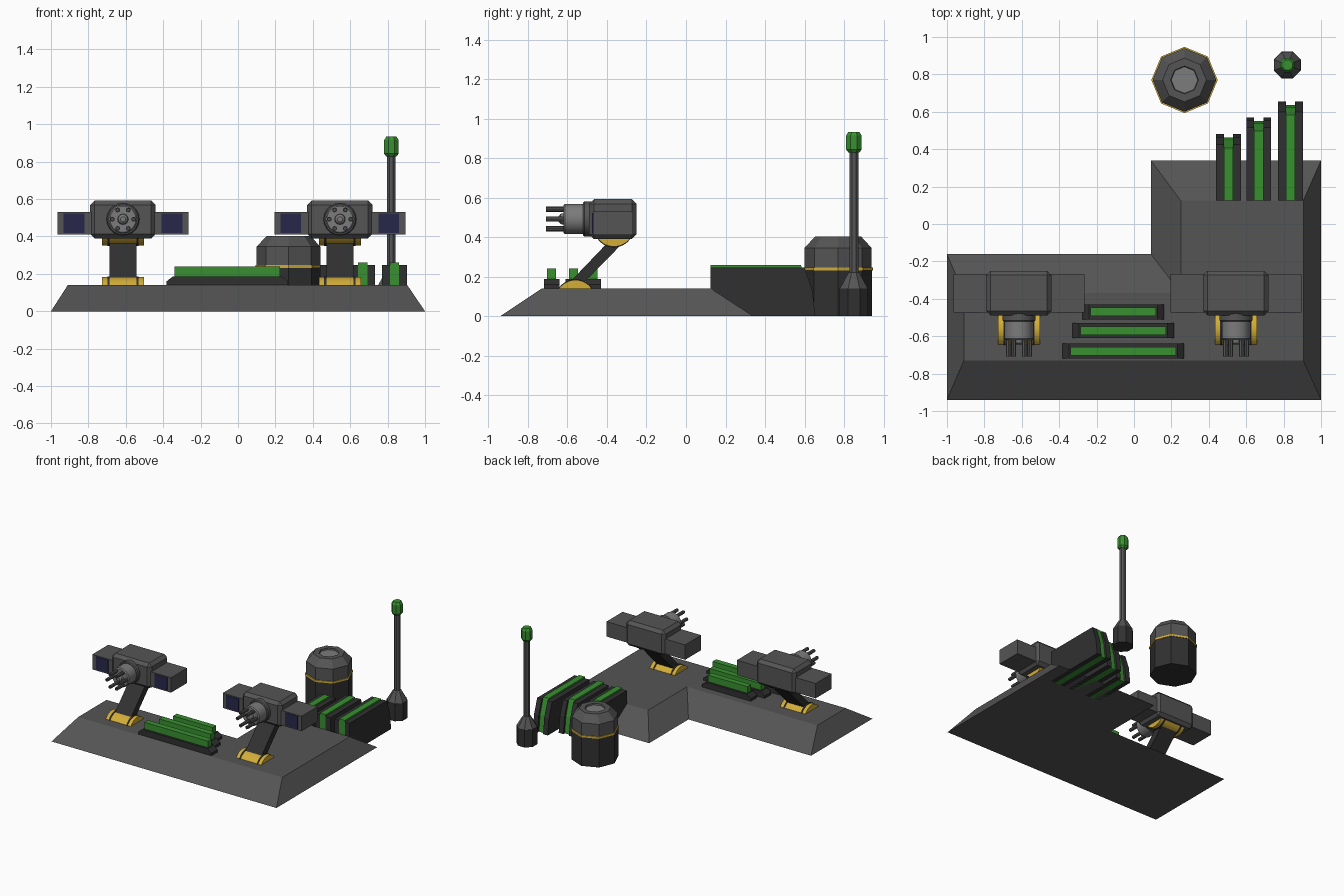
import bpy, bmesh
from math import sin, cos, pi, radians
from mathutils import Vector

if "Cube" in bpy.data.objects:
    bpy.data.objects.remove(bpy.data.objects["Cube"])


def material(name, rgb):
    m = bpy.data.materials.new(name)
    m.diffuse_color = (*rgb, 1)
    m.use_nodes = True
    m.node_tree.nodes["Principled BSDF"].inputs["Base Color"].default_value = m.diffuse_color
    return m


GREY = material("grey", (0.09, 0.09, 0.09))
DARK = material("dark_grey", (0.03, 0.03, 0.03))
LIGHT = material("light_grey", (0.2, 0.2, 0.2))
GREEN = material("green", (0.04, 0.28, 0.03))
YELLOW = material("yellow", (0.65, 0.42, 0.04))
NAVY = material("navy", (0.02, 0.02, 0.07))


def make(name, verts, faces, mat, bevel=0, smooth=False):
    bm = bmesh.new()
    vs = [bm.verts.new(v) for v in verts]
    for f in faces:
        bm.faces.new([vs[i] for i in f])
    if bevel:
        bmesh.ops.bevel(bm, geom=bm.edges[:], offset=bevel, segments=1, affect='EDGES')
    bmesh.ops.recalc_face_normals(bm, faces=bm.faces[:])
    me = bpy.data.meshes.new(name)
    bm.to_mesh(me)
    bm.free()
    me.materials.append(mat)
    if smooth:
        me.polygons.foreach_set("use_smooth", [True] * len(me.polygons))
        me.set_sharp_from_angle(angle=radians(35))
    ob = bpy.data.objects.new(name, me)
    bpy.context.collection.objects.link(ob)
    return ob


def loft(name, rings, mat, **kw):
    """Skin equal-length rings of points and cap both ends."""
    n = len(rings[0])
    verts = [v for r in rings for v in r]
    faces = [(k * n + i, k * n + (i + 1) % n, (k + 1) * n + (i + 1) % n, (k + 1) * n + i)
             for k in range(len(rings) - 1) for i in range(n)]
    last = (len(rings) - 1) * n
    faces += [tuple(range(n)), tuple(range(last, last + n))]
    return make(name, verts, faces, mat, **kw)


def prism(name, x0, x1, yz, mat, **kw):
    return loft(name, [[(x, y, z) for y, z in yz] for x in (x0, x1)], mat, **kw)


def box(name, x, y, z, mat, **kw):
    yz = [(y[0], z[0]), (y[1], z[0]), (y[1], z[1]), (y[0], z[1])]
    return prism(name, x[0], x[1], yz, mat, **kw)


def lathe(name, centre, profile, mat, sides=8, phase=0.0, forward=False, **kw):
    """Profile is (radius, height); forward turns the axis to -y."""
    rings = []
    for r, h in profile:
        ring = []
        for i in range(sides):
            a = phase + 2 * pi * i / sides
            p = (r * cos(a), -h, r * sin(a)) if forward else (r * cos(a), r * sin(a), h)
            ring.append(Vector(centre) + Vector(p))
        rings.append(ring)
    return loft(name, rings, mat, **kw)


def dome(cy, z, up, half, height, n=10):
    """Shallow arc segment in the yz plane."""
    r = (half ** 2 + height ** 2) / (2 * height)
    pts = []
    for i in range(n + 1):
        y = -half + 2 * half * i / n
        pts.append((cy + y, z + up * ((r * r - y * y) ** 0.5 - r + height)))
    return pts


# L-shaped base with sloping sides
low = [(-1, -.94), (1, -.94), (1, .34), (.09, .34), (.09, -.16), (-1, -.16)]
top = [(-.91, -.73), (.905, -.73), (.905, .125), (.25, .125), (.25, -.37), (-.91, -.37)]
loft("base", [[(x, y, 0) for x, y in low], [(x, y, .14) for x, y in top]], GREY)

# Rear cooling fins: two side plates around a green core
for i, (cx, end) in enumerate([(.505, .48), (.667, .57), (.837, .655)]):
    def fin(e, h):
        return [(.125, 0), (e, 0), (e - .015, .13), (e - .055, h), (.125, h)]
    for s in (-1, 1):
        prism(f"rear_fin_plate_{i}_{s}", cx + s * .025, cx + s * .066, fin(end, .247), DARK)
    prism(f"rear_fin_core_{i}", cx - .025, cx + .025, fin(end - .018, .26), GREEN)

# Front light bars on chamfered plinths
for i, (cy, half) in enumerate([(-.68, .325), (-.57, .272), (-.47, .218)]):
    cx = -.057
    xz = [(-half, .135), (half, .135), (half, .16), (half - .035, .187),
          (-half + .035, .187), (-half, .16)]
    loft(f"bar_plinth_{i}", [[(cx + x, y, z) for x, z in xz] for y in (cy - .04, cy + .04)], DARK)
    g = half - .043
    box(f"light_bar_{i}", (cx - g, cx + g), (cy - .023, cy + .023), (.18, .24), GREEN)

# Two turrets
for side, cx in (("left", -.615), ("right", .545)):
    # hinges with a raised dark strap on each side of the arm
    for part, cy, z, up in (("lower", -.56, .14, 1), ("upper", -.365, .395, -1)):
        prism(f"{side}_{part}_hinge", cx - .112, cx + .112, dome(cy, z, up, .083, .043),
              YELLOW, smooth=True)
        for s in (-1, 1):
            prism(f"{side}_{part}_strap_{s}", cx + s * .072, cx + s * .084,
                  dome(cy, z, up, .086, .047), DARK, smooth=True)
    # slanted arm
    prism(f"{side}_arm", cx - .072, cx + .072,
          [(-.595, .165), (-.545, .14), (-.325, .365), (-.375, .395)], DARK)
    # body and wings
    box(f"{side}_turret_body", (cx - .175, cx + .175), (-.49, -.25), (.39, .592), GREY, bevel=.024)
    box(f"{side}_turret_wings", (cx - .35, cx + .35), (-.472, -.268), (.41, .53), GREY)
    for s in (-1, 1):
        m = cx + s * .262
        box(f"{side}_wing_panel_{s}", (m - .055, m + .055), (-.475, -.46), (.418, .522), NAVY)
    # gun housing, six barrels and centre hub
    c = (cx, 0, .492)
    lathe(f"{side}_gun_collar", c, [(.088, .47), (.088, .515), (.082, .522)], GREY,
          sides=20, forward=True, smooth=True)
    lathe(f"{side}_gun_drum", c, [(.077, .51), (.077, .612), (.07, .62)], LIGHT,
          sides=20, forward=True, smooth=True)
    lathe(f"{side}_gun_hub", c, [(.03, .615), (.026, .635), (.014, .645)], LIGHT,
          sides=12, forward=True, smooth=True)
    for k in range(6):
        a = k * pi / 3
        lathe(f"{side}_gun_barrel_{k}", (cx + .057 * cos(a), 0, .492 + .057 * sin(a)),
              [(.013, .61), (.013, .708), (.007, .708), (.007, .695)], GREY,
              sides=8, forward=True)

# Octagonal storage tank with yellow band and sunken lid
tank = (.27, .77, 0)
lathe("tank_lower", tank, [(.173, 0), (.173, .24)], DARK)
lathe("tank_band", tank, [(.177, .232), (.177, .247)], YELLOW)
lathe("tank_upper", tank, [(.17, .24), (.17, .345), (.117, .403), (.075, .403), (.07, .388)], GREY)
lathe("tank_lid", tank, [(.072, .38), (.072, .391)], LIGHT)

# Antenna mast with green beacon
mast = (.82, .85, 0)
lathe("mast_foot", mast, [(.078, 0), (.078, .14)], DARK, phase=pi / 8)
lathe("mast_cone", mast, [(.076, .14), (.033, .215), (.025, .22)], GREY, phase=pi / 8)
lathe("mast_pole", mast, [(.025, .2), (.025, .84)], GREY, phase=pi / 8)
lathe("mast_beacon", mast, [(.03, .828), (.042, .843), (.042, .915), (.03, .933)], GREEN,
      phase=pi / 8)
